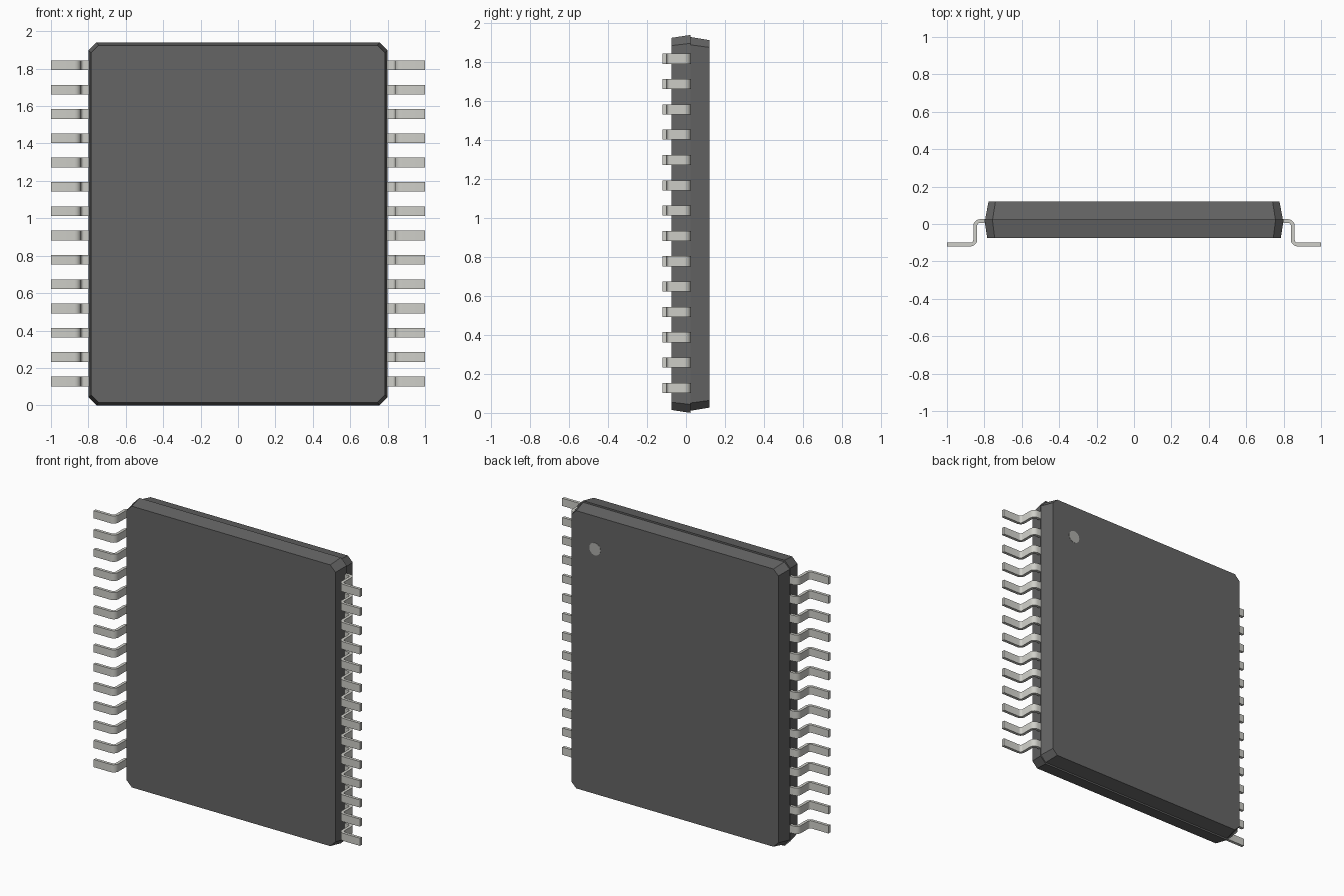
import bpy, bmesh
from math import sin, cos, radians

if "Cube" in bpy.data.objects:
    bpy.data.objects.remove(bpy.data.objects["Cube"])


def material(name, rgb):
    m = bpy.data.materials.new(name)
    m.diffuse_color = (*rgb, 1)
    m.use_nodes = True
    m.node_tree.nodes["Principled BSDF"].inputs["Base Color"].default_value = m.diffuse_color
    return m


def add_object(name, bm, mat):
    bmesh.ops.recalc_face_normals(bm, faces=bm.faces[:])
    mesh = bpy.data.meshes.new(name)
    bm.to_mesh(mesh)
    bm.free()
    mesh.materials.append(mat)
    ob = bpy.data.objects.new(name, mesh)
    bpy.context.collection.objects.link(ob)
    return ob


def loft(rings):
    """Closed solid through rings of equal point count."""
    bm = bmesh.new()
    loops = [[bm.verts.new(p) for p in r] for r in rings]
    n = len(loops[0])
    for a, b in zip(loops, loops[1:]):
        for i in range(n):
            j = (i + 1) % n
            bm.faces.new((a[i], a[j], b[j], b[i]))
    bm.faces.new(loops[0][::-1])
    bm.faces.new(loops[-1])
    return bm


MID_Z = 0.97


def octagon(y, hx, hz, c):
    """Rectangle with chamfered corners in the xz plane."""
    pts = [(hx, hz - c), (hx - c, hz), (c - hx, hz), (-hx, hz - c),
           (-hx, c - hz), (c - hx, -hz), (hx - c, -hz), (hx, c - hz)]
    return [(x, y, MID_Z + z) for x, z in pts]


plastic = material("dark_plastic", (0.13, 0.13, 0.13))
metal = material("lead_metal", (0.62, 0.62, 0.58))
paint = material("marker_grey", (0.42, 0.42, 0.40))

# Package body: two tapered halves with a small step at the parting line
add_object("package_body", loft([
    octagon(-0.075, 0.785, 0.955, 0.04),
    octagon(0.024, 0.80, 0.97, 0.043),
    octagon(0.024, 0.796, 0.959, 0.04),
    octagon(0.12, 0.778, 0.943, 0.037)]), plastic)

# Pin-one marker dot on the back face
add_object("pin_one_marker", loft([
    [(0.60 + 0.042 * cos(radians(a)), y, 1.69 + 0.042 * sin(radians(a)))
     for a in range(0, 360, 15)] for y in (0.115, 0.1215)]), paint)

# Gull-wing lead: centreline points with normals, thickened and extruded in z
R, HALF, LEG_X, TOP_Y, FOOT_Y = 0.026, 0.01, 0.849, 0.016, -0.11
path = [(0.77, TOP_Y, 0, 1)]
for i in range(6):
    a = radians(90 - 18 * i)
    path.append((LEG_X - R + R * cos(a), TOP_Y - R + R * sin(a), cos(a), sin(a)))
for i in range(6):
    a = radians(180 + 18 * i)
    path.append((LEG_X + R + R * cos(a), FOOT_Y + R + R * sin(a), -cos(a), -sin(a)))
path.append((1.0, FOOT_Y, 0, 1))

rings = []
for x, y, nx, ny in path:
    rings.append([(x + s * HALF * nx, y + s * HALF * ny, 0.128 + dz)
                  for s, dz in ((1, -0.026), (1, 0.026), (-1, 0.026), (-1, -0.026))])
leads = add_object("leads", loft(rings), metal)

# Row of fourteen, mirrored to the other side
arr = leads.modifiers.new("row", 'ARRAY')
arr.count = 14
arr.use_relative_offset = False
arr.use_constant_offset = True
arr.constant_offset_displace = (0, 0, 0.13)
leads.modifiers.new("both_sides", 'MIRROR').use_axis[0] = True

bpy.context.view_layer.objects.active = leads
leads.select_set(True)
bpy.ops.object.shade_smooth_by_angle(angle=radians(30))
